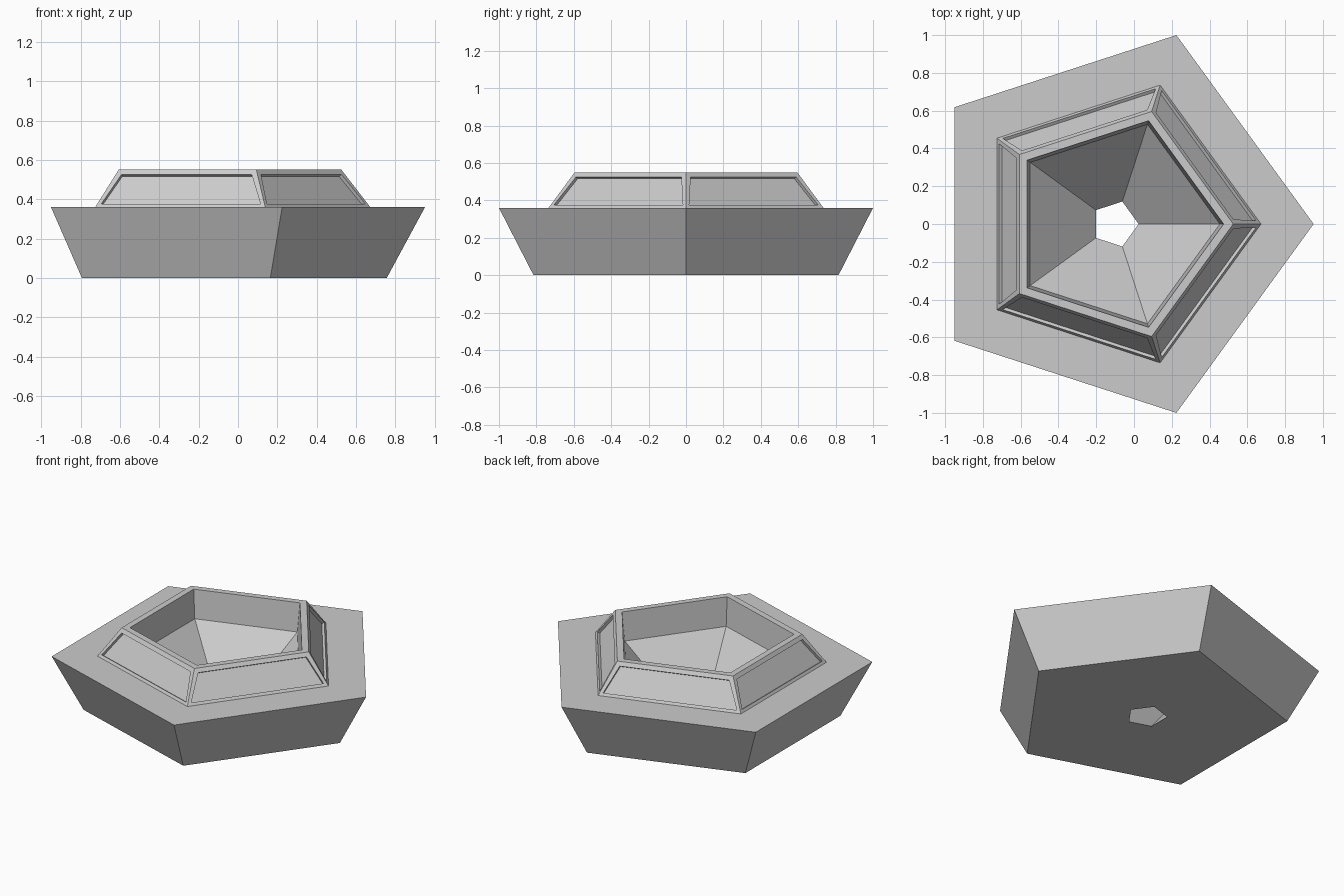
import bpy, bmesh
from math import sin, cos, tau

if "Cube" in bpy.data.objects:
    bpy.data.objects.remove(bpy.data.objects["Cube"])

SIDES = 5
CX = -0.1004  # pentagon centre so the bounds are centred on x = 0


def pentagon_ring(name, profile, closed=True, panel_band=None):
    """Sweep a (radius, z) profile around five corners; optionally recess panels."""
    bm = bmesh.new()
    rings = [[bm.verts.new((CX + r * cos(tau * i / SIDES), r * sin(tau * i / SIDES), z))
              for i in range(SIDES)] for r, z in profile]
    panels = []
    for k in range(len(rings) if closed else len(rings) - 1):
        a, b = rings[k], rings[(k + 1) % len(rings)]
        for i in range(SIDES):
            j = (i + 1) % SIDES
            face = bm.faces.new((a[i], a[j], b[j], b[i]))
            if k == panel_band:
                panels.append(face)
    bm.normal_update()
    if panels:
        # frame around each panel, then a straight-walled recess
        bmesh.ops.inset_individual(bm, faces=panels, thickness=0.035)
        bm.normal_update()
        for face in panels:
            n = face.normal.copy()
            floor = bmesh.ops.extrude_discrete_faces(bm, faces=[face])["faces"][0]
            bmesh.ops.translate(bm, verts=floor.verts, vec=n * -0.018)
    bm.normal_update()
    mesh = bpy.data.meshes.new(name)
    bm.to_mesh(mesh)
    bm.free()
    obj = bpy.data.objects.new(name, mesh)
    bpy.context.collection.objects.link(obj)
    return obj


# Flared base with a funnel running down to a small central hole
pentagon_ring("base", [(0.125, 0), (0.857, 0), (1.0515, 0.36), (0.555, 0.36)][::1])

# Raised tapered collar with a recessed panel on each outer face
pentagon_ring("collar", [(0.773, 0.36), (0.626, 0.55), (0.575, 0.55), (0.555, 0.36)],
              closed=False, panel_band=0)
